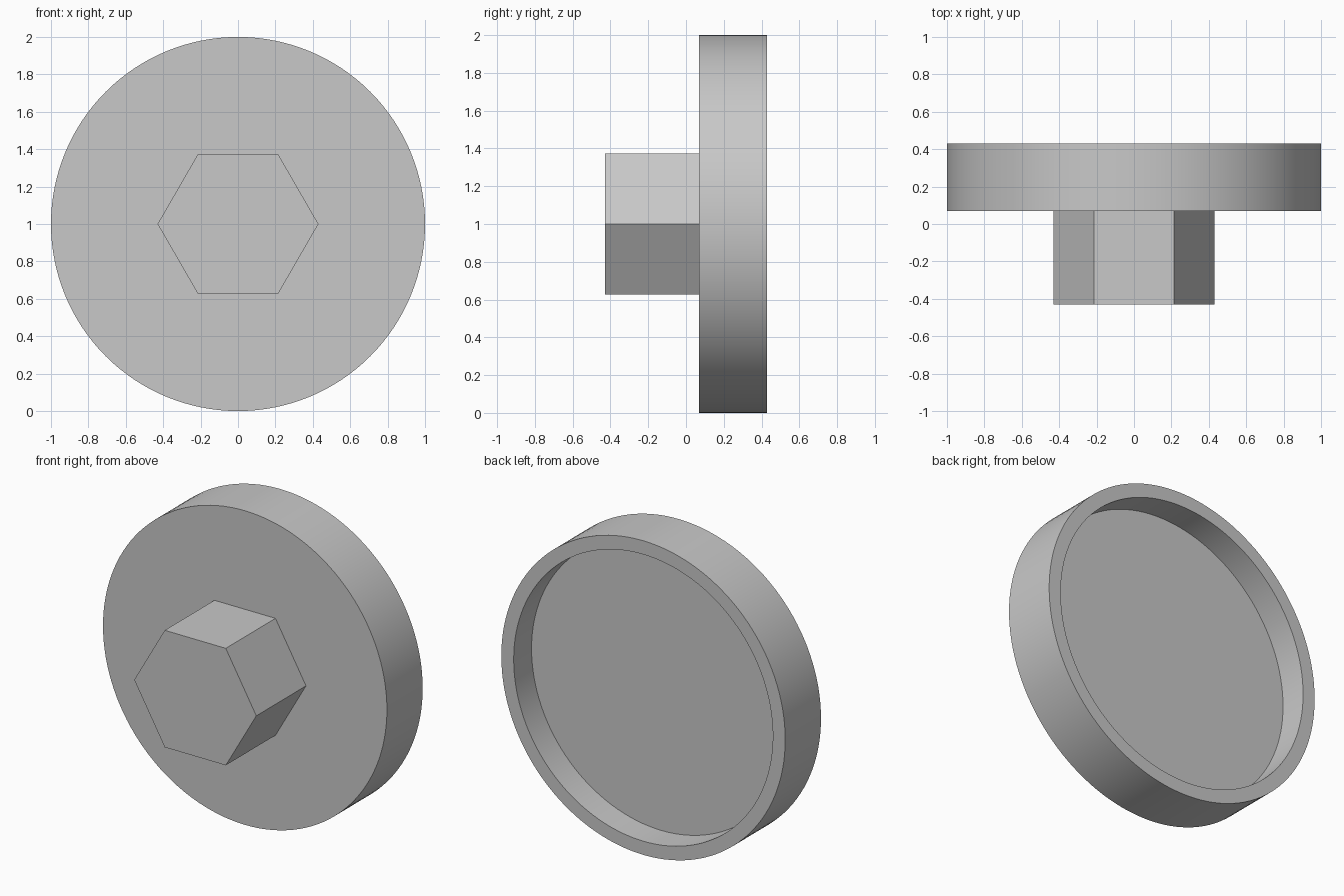
import bpy
import bmesh
import math
from mathutils import Matrix

cube = bpy.data.objects.get("Cube")
if cube:
    bpy.data.objects.remove(cube, do_unlink=True)

grey = bpy.data.materials.new("plain_grey")
grey.use_nodes = True
grey.diffuse_color = (0.58, 0.58, 0.58, 1)
grey.node_tree.nodes["Principled BSDF"].inputs["Base Color"].default_value = grey.diffuse_color


def prism(name, sides, radius, front, back, recess=None):
    """Prism lying along y; recess = (radius, depth) sunk into its back."""
    bm = bmesh.new()
    bmesh.ops.create_cone(bm, cap_ends=True, segments=sides, radius1=radius,
                          radius2=radius, depth=back - front)
    # Put a corner on the x axis, then turn the prism so its top faces the back
    bm.verts.ensure_lookup_table()
    angle = math.atan2(bm.verts[0].co.y, bm.verts[0].co.x)
    turn = Matrix.Rotation(math.radians(-90), 4, "X") @ Matrix.Rotation(-angle, 4, "Z")
    bmesh.ops.transform(bm, matrix=turn, verts=bm.verts)
    bmesh.ops.translate(bm, vec=(0, (front + back) / 2, 1), verts=bm.verts)
    if recess:
        # Leave a flat rim, then push the middle in
        cap = max(bm.faces, key=lambda f: f.calc_center_median().y)
        bmesh.ops.inset_individual(bm, faces=[cap], thickness=radius - recess[0],
                                   use_even_offset=True)
        floor = bmesh.ops.extrude_discrete_faces(bm, faces=[cap])["faces"][0]
        bmesh.ops.translate(bm, vec=(0, -recess[1], 0), verts=floor.verts)
    bmesh.ops.recalc_face_normals(bm, faces=bm.faces)
    mesh = bpy.data.meshes.new(name)
    bm.to_mesh(mesh)
    bm.free()
    mesh.materials.append(grey)
    obj = bpy.data.objects.new(name, mesh)
    bpy.context.collection.objects.link(obj)
    bpy.ops.object.select_all(action="DESELECT")
    obj.select_set(True)
    bpy.context.view_layer.objects.active = obj
    bpy.ops.object.shade_smooth_by_angle(angle=math.radians(30))


# Round cap with a shallow recess in the back
prism("round_cap", 128, 1.0, 0.07, 0.43, recess=(0.913, 0.18))

# Hexagonal grip on the front, seated slightly into the cap
prism("hex_grip", 6, 0.43, -0.43, 0.08)
